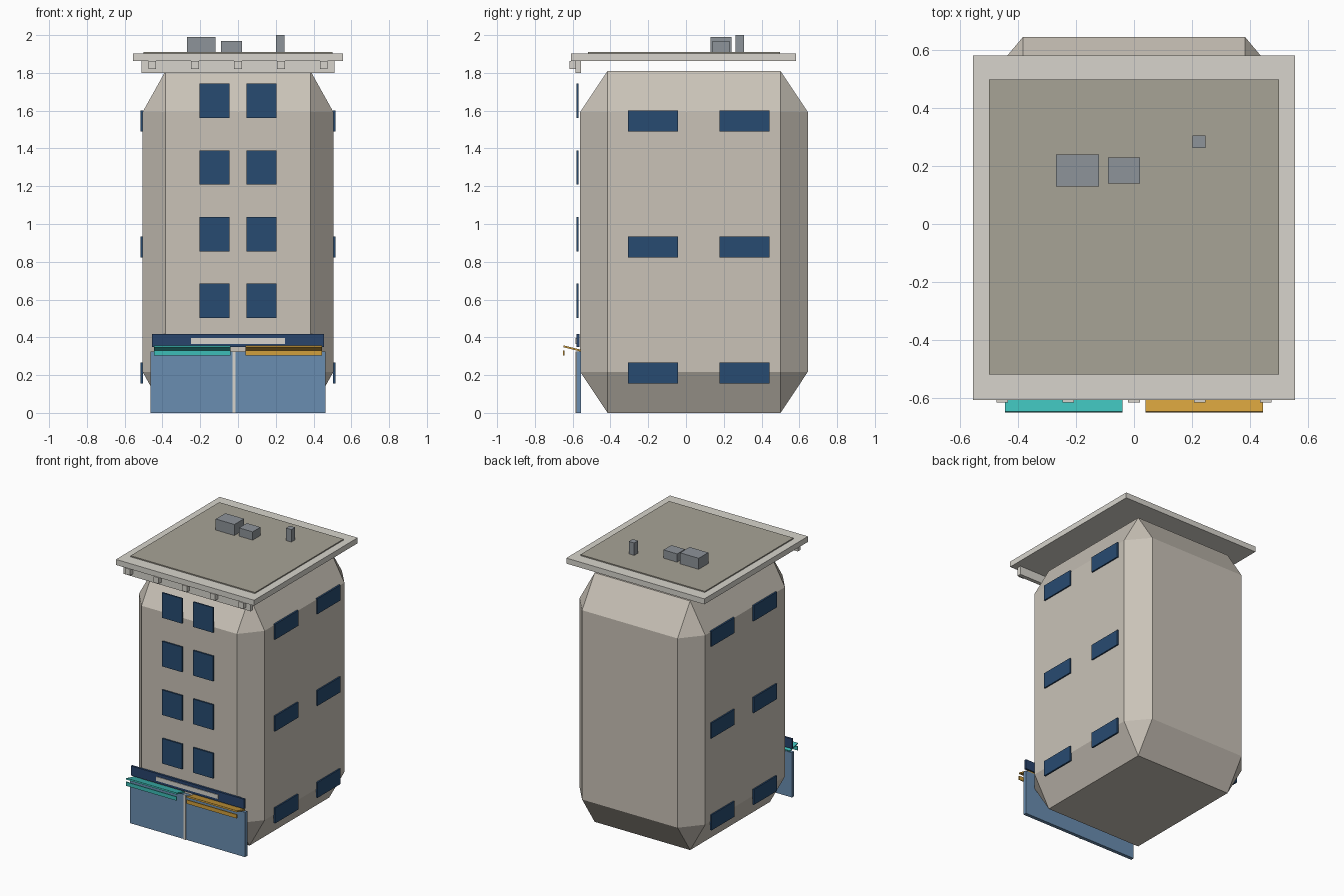
import bpy
import math

if "Cube" in bpy.data.objects:
    bpy.data.objects.remove(bpy.data.objects["Cube"])


def material(name, srgb):
    m = bpy.data.materials.new(name)
    m.diffuse_color = [(c / 255) ** 2.2 for c in srgb] + [1]
    m.use_nodes = True
    m.node_tree.nodes["Principled BSDF"].inputs["Base Color"].default_value = m.diffuse_color
    return m


WALL = material("wall", (200, 193, 182))
TRIM = material("trim", (214, 211, 203))
ROOF = material("roof", (166, 162, 149))
METAL = material("metal", (140, 146, 152))
GLASS = material("glass", (44, 76, 112))
SHOP = material("shop_glass", (105, 140, 175))
NAVY = material("navy", (45, 70, 108))
TEAL = material("teal", (64, 188, 182))
AMBER = material("amber", (208, 158, 62))


def box(name, x, y, z, mat, tilt=0):
    """Box from (min, max) extents on each axis."""
    spans = (x, y, z)
    bpy.ops.mesh.primitive_cube_add(size=1, location=[(a + b) / 2 for a, b in spans],
                                    rotation=(tilt, 0, 0))
    ob = bpy.context.object
    ob.name = name
    ob.scale = [b - a for a, b in spans]
    ob.data.materials.append(mat)
    return ob


# Tower: chamfered unit cube, stretched so the chamfer follows the proportions
tower = box("tower_body", (-0.505, 0.505), (-0.56, 0.645), (0, 1.81), WALL)
bev = tower.modifiers.new("chamfer", 'BEVEL')
bev.width = 0.12
bev.segments = 1

# Roof slab, deck, front cornice and brackets
box("roof_slab", (-0.555, 0.555), (-0.608, 0.582), (1.862, 1.902), TRIM)
box("roof_deck", (-0.5, 0.5), (-0.52, 0.498), (1.895, 1.91), ROOF)
box("cornice", (-0.51, 0.51), (-0.584, -0.556), (1.80, 1.862), TRIM)
for i in range(5):
    cx = -0.455 + i * 0.2275
    box("cornice_bracket", (cx - 0.02, cx + 0.02), (-0.616, -0.58), (1.82, 1.864), TRIM)

# Rooftop equipment
box("roof_unit_large", (-0.27, -0.12), (0.13, 0.24), (1.905, 1.99), METAL)
box("roof_unit_small", (-0.09, 0.02), (0.14, 0.23), (1.905, 1.97), METAL)
box("roof_vent", (0.202, 0.246), (0.262, 0.306), (1.905, 2.0), METAL)

# Front windows
for row in range(4):
    z = 0.502 + row * 0.353
    for cx in (-0.125, 0.125):
        box("front_window", (cx - 0.08, cx + 0.08), (-0.58, -0.569), (z, z + 0.182), GLASS)

# Side windows
for s in (-1, 1):
    for z in (0.155, 0.823, 1.49):
        for y in ((-0.308, -0.043), (0.178, 0.442)):
            box("side_window", (s * 0.509 - 0.006, s * 0.509 + 0.006), y, (z, z + 0.112), GLASS)

# Shopfront with centre post and sign band
box("shopfront", (-0.463, 0.463), (-0.58, -0.555), (0, 0.325), SHOP)
box("shopfront_post", (-0.03, -0.012), (-0.584, -0.57), (0, 0.325), TRIM)
box("sign_band", (-0.455, 0.455), (-0.58, -0.565), (0.348, 0.418), NAVY)
box("sign_panel", (-0.25, 0.25), (-0.584, -0.575), (0.366, 0.396), TRIM)

# Awnings tilted up toward the street, with hanging valances
for x, mat in (((-0.445, -0.04), TEAL), ((0.04, 0.445), AMBER)):
    box("awning", x, (-0.65, -0.556), (0.336, 0.346), mat, math.radians(-14))
    box("awning_valance", x, (-0.651, -0.644), (0.303, 0.331), mat)
